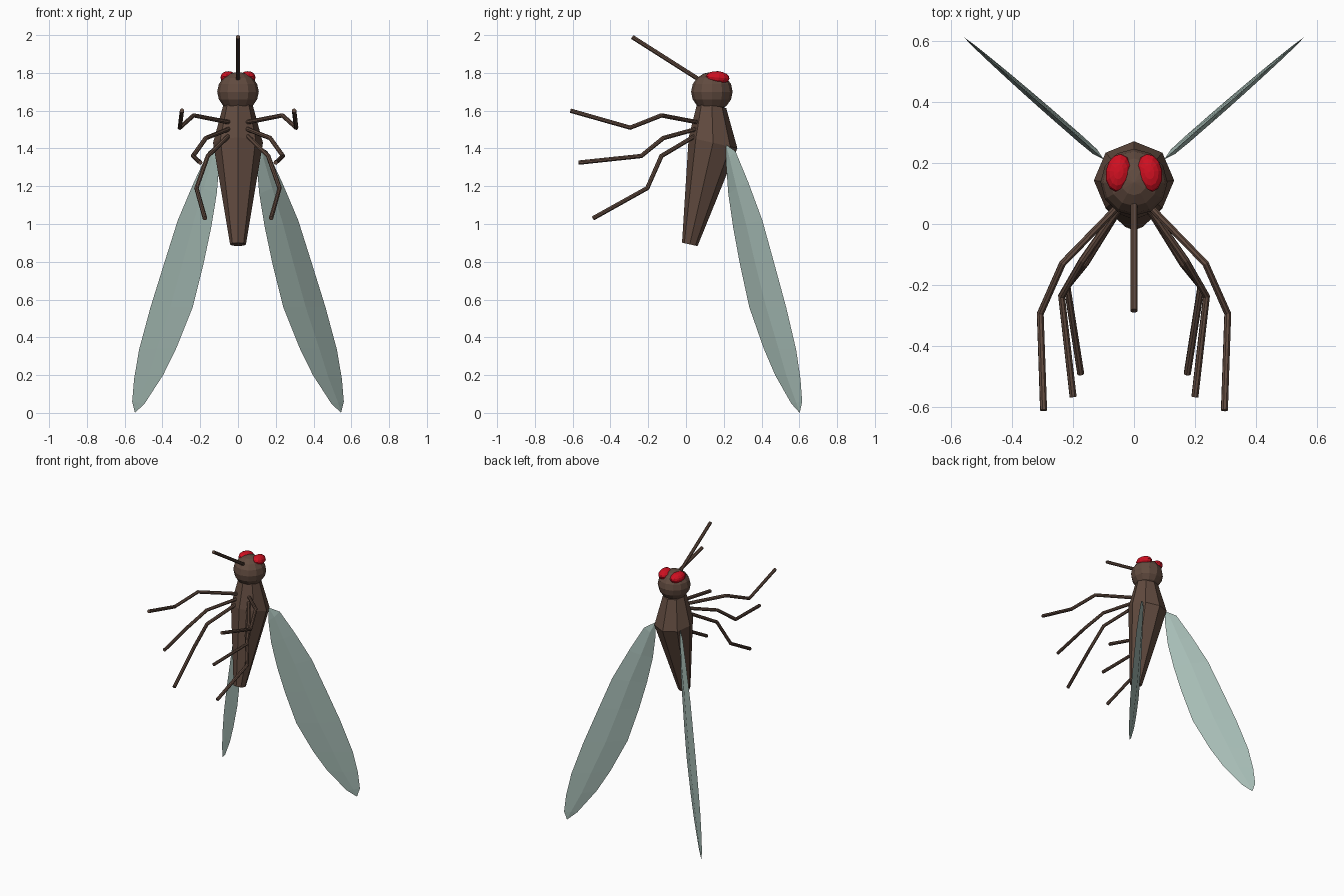
import bpy, bmesh, math
from mathutils import Vector, Matrix

if "Cube" in bpy.data.objects:
    bpy.data.objects.remove(bpy.data.objects["Cube"])


def material(name, color):
    m = bpy.data.materials.new(name)
    m.diffuse_color = (*color, 1)
    m.use_nodes = True
    m.node_tree.nodes["Principled BSDF"].inputs["Base Color"].default_value = m.diffuse_color
    return m


brown = material("brown_shell", (0.12, 0.07, 0.05))
red = material("red_eye", (0.62, 0.005, 0.015))
glassy = material("wing_membrane", (0.38, 0.50, 0.46))


def mesh_object(name, bm, mat):
    bmesh.ops.recalc_face_normals(bm, faces=bm.faces)
    me = bpy.data.meshes.new(name)
    bm.to_mesh(me)
    bm.free()
    me.materials.append(mat)
    ob = bpy.data.objects.new(name, me)
    bpy.context.collection.objects.link(ob)
    return ob


def bridge(bm, a, b):
    """Join two equal rings with quads."""
    n = len(a)
    for i in range(n):
        j = (i + 1) % n
        bm.faces.new((a[i], a[j], b[j], b[i]))


def ellipsoid(name, center, radii, mat, rot=(0, 0, 0), seg=12, rings=8):
    bm = bmesh.new()
    bmesh.ops.create_uvsphere(bm, u_segments=seg, v_segments=rings, radius=1)
    r = Matrix.Rotation(rot[2], 4, 'Z') @ Matrix.Rotation(rot[0], 4, 'X')
    bm.transform(Matrix.Translation(center) @ r @ Matrix.Diagonal((*radii, 1)))
    return mesh_object(name, bm, mat)


def tube(name, points, radius, mat, sides=8):
    """Capped tube following a polyline, mitred at each joint."""
    pts = [Vector(p) for p in points]
    bm = bmesh.new()
    rings = []
    for i, p in enumerate(pts):
        d_in = (p - pts[i - 1]).normalized() if i else None
        d_out = (pts[i + 1] - p).normalized() if i < len(pts) - 1 else None
        t = ((d_in or d_out) + (d_out or d_in)).normalized()
        u = t.cross(Vector((1, 0, 0.3))).normalized()
        v = t.cross(u)
        rings.append([bm.verts.new(p + radius * (math.cos(a) * u + math.sin(a) * v))
                      for a in (2 * math.pi * k / sides for k in range(sides))])
    for a, b in zip(rings, rings[1:]):
        bridge(bm, a, b)
    bm.faces.new(rings[0])
    bm.faces.new(rings[-1])
    return mesh_object(name, bm, mat)


# Tapered eight-sided body, leaning back
bm = bmesh.new()
tilt = Matrix.Rotation(math.radians(-12.5), 3, 'X')
rings = []
for y, z, r in ((0.02, 0.892, 0.042), (0.143, 1.43, 0.132), (0.137, 1.63, 0.078)):
    rings.append([bm.verts.new(Vector((0, y, z)) + tilt @ Vector(
        (r * math.cos(k * math.pi / 4), r * math.sin(k * math.pi / 4), 0))) for k in range(8)])
for a, b in zip(rings, rings[1:]):
    bridge(bm, a, b)
bm.faces.new(rings[0])
bm.faces.new(rings[-1])
mesh_object("body", bm, brown)

# Head and piercing mouthpart
ellipsoid("head", (0, 0.137, 1.70), (0.11, 0.11, 0.105), brown)
tube("proboscis", [(0, 0.10, 1.745), (0, -0.285, 1.99)], 0.012, brown)

# Leg joints on the right side, body to foot
legs = {
    "front": [(0.03, 0.08, 1.535), (0.235, -0.13, 1.575), (0.308, -0.295, 1.51), (0.297, -0.612, 1.6)],
    "middle": [(0.03, 0.08, 1.51), (0.17, -0.12, 1.455), (0.238, -0.237, 1.36), (0.2, -0.568, 1.325)],
    "hind": [(0.03, 0.08, 1.485), (0.16, -0.13, 1.36), (0.22, -0.205, 1.19), (0.175, -0.492, 1.03)],
}

# Wing stations: outer y, outer z, inner y, inner z
wing = [(0.262, 1.385, 0.212, 1.32), (0.33, 1.22, 0.224, 1.16), (0.404, 1.02, 0.25, 0.98),
        (0.462, 0.81, 0.285, 0.79), (0.53, 0.56, 0.335, 0.56), (0.583, 0.335, 0.41, 0.345),
        (0.606, 0.18, 0.472, 0.20), (0.615, 0.06, 0.557, 0.05)]
thick = [0.010, 0.012, 0.012, 0.012, 0.011, 0.009, 0.007, 0.004]

for side, s in (("right", 1), ("left", -1)):
    ellipsoid(f"{side}_eye", (s * 0.051, 0.168, 1.775), (0.042, 0.063, 0.034), red,
              rot=(math.radians(-5), 0, s * math.radians(8)))
    for name, pts in legs.items():
        tube(f"{side}_{name}_leg", [(s * x, y, z) for x, y, z in pts], 0.012, brown)

    # Thin lens-section wing lying in an upright diagonal plane
    def on_plane(y, z):
        return Vector((s * (0.108 + 1.145 * (y - 0.22)), y, z))

    normal = Vector((s, -1.145, 0)).normalized()
    bm = bmesh.new()
    rings = []
    for (yo, zo, yi, zi), t in zip(wing, thick):
        o, i = on_plane(yo, zo), on_plane(yi, zi)
        mid = (o + i) / 2
        rings.append([bm.verts.new(p) for p in (o, mid + normal * t, i, mid - normal * t)])
    for a, b in zip(rings, rings[1:]):
        bridge(bm, a, b)
    for ring, tip in ((rings[0], (0.212, 1.42)), (rings[-1], (0.602, 0.0))):
        v = bm.verts.new(on_plane(*tip))
        for k in range(4):
            bm.faces.new((ring[k], ring[(k + 1) % 4], v))
    mesh_object(f"{side}_wing", bm, glassy)
